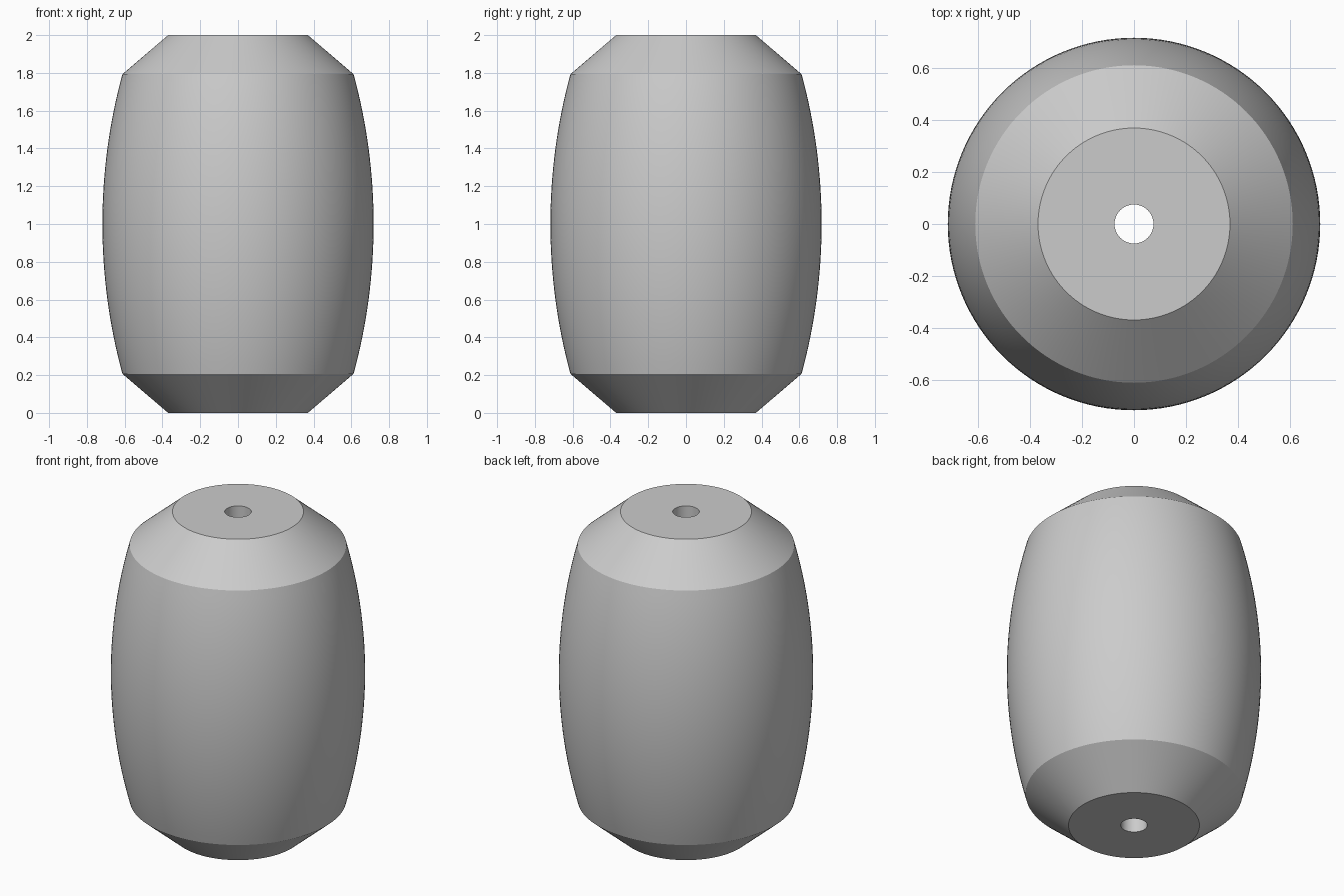
import bpy, bmesh, math

if "Cube" in bpy.data.objects:
    bpy.data.objects.remove(bpy.data.objects["Cube"])

SEGMENTS = 128
HOLE_R, END_R, SHOULDER_R, BELLY_R = 0.075, 0.37, 0.612, 0.718
HEIGHT, CHAMFER_H = 2.0, 0.207
ARC_STEPS = 32

# Bulging side: circular arc through the two shoulders and the belly
half = HEIGHT / 2 - CHAMFER_H
sag = BELLY_R - SHOULDER_R
arc_r = (half ** 2 + sag ** 2) / (2 * sag)
arc_a = math.asin(half / arc_r)
profile = [(HOLE_R, 0.0), (END_R, 0.0)]
for i in range(ARC_STEPS + 1):
    a = -arc_a + 2 * arc_a * i / ARC_STEPS
    profile.append((BELLY_R - arc_r + arc_r * math.cos(a),
                    HEIGHT / 2 + arc_r * math.sin(a)))
profile += [(END_R, HEIGHT), (HOLE_R, HEIGHT)]

# Revolve the closed profile, including the bore wall
bm = bmesh.new()
rings = []
for r, z in profile:
    rings.append([bm.verts.new((r * math.cos(2 * math.pi * s / SEGMENTS),
                                r * math.sin(2 * math.pi * s / SEGMENTS), z))
                  for s in range(SEGMENTS)])
for k, lower in enumerate(rings):
    upper = rings[(k + 1) % len(rings)]
    for s in range(SEGMENTS):
        t = (s + 1) % SEGMENTS
        bm.faces.new((lower[s], lower[t], upper[t], upper[s]))
bmesh.ops.recalc_face_normals(bm, faces=bm.faces)

mesh = bpy.data.meshes.new("barrel_bead")
bm.to_mesh(mesh)
bm.free()
bead = bpy.data.objects.new("barrel_bead", mesh)
bpy.context.collection.objects.link(bead)

# Plain grey finish
grey = bpy.data.materials.new("light_grey")
grey.diffuse_color = (0.6, 0.6, 0.6, 1.0)
grey.use_nodes = True
grey.node_tree.nodes["Principled BSDF"].inputs["Base Color"].default_value = grey.diffuse_color
mesh.materials.append(grey)

# Smooth walls with crisp shoulder and end edges
bpy.context.view_layer.objects.active = bead
bead.select_set(True)
bpy.ops.object.shade_smooth_by_angle(angle=math.radians(20))
